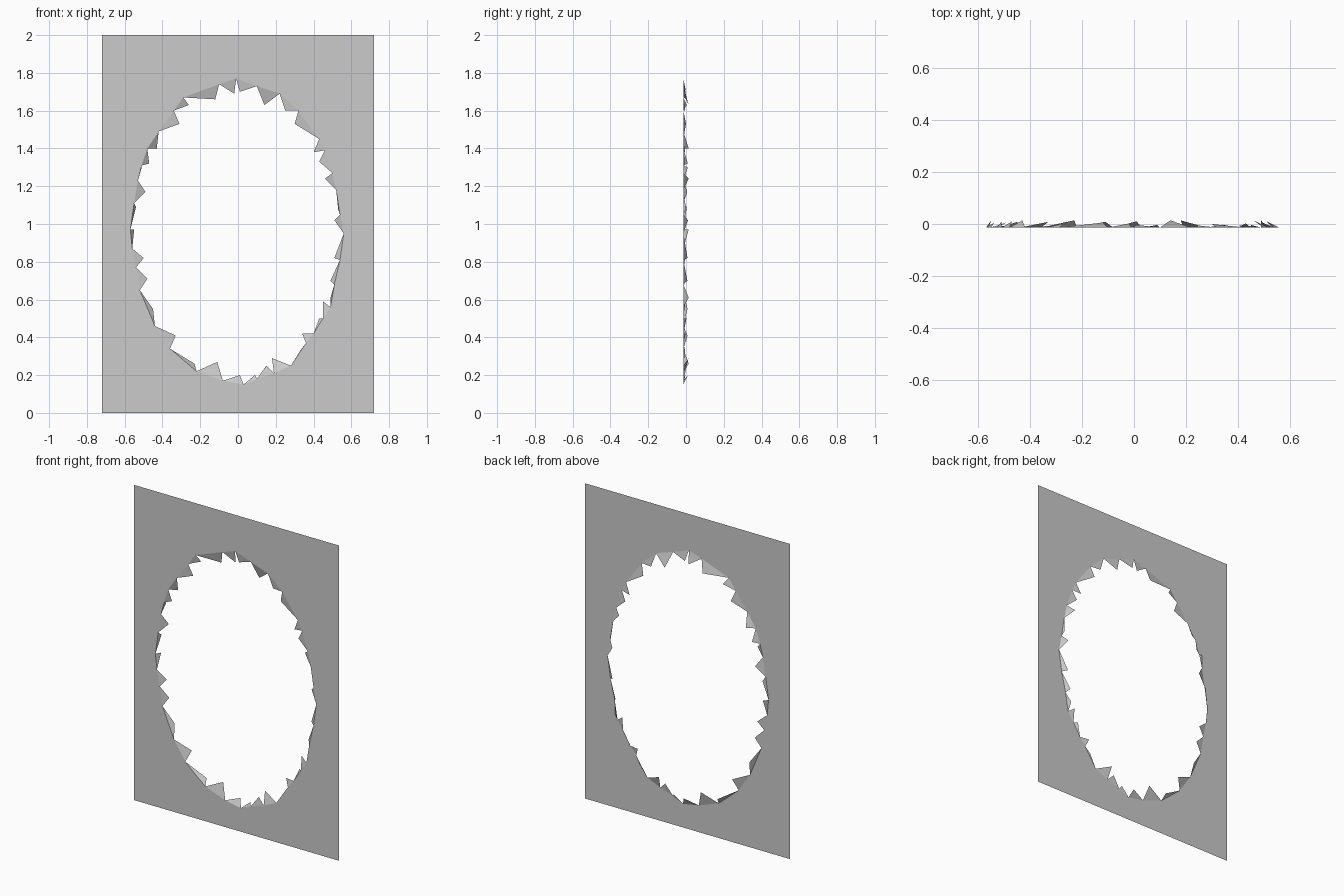
import bpy, bmesh, random

if "Cube" in bpy.data.objects:
    bpy.data.objects.remove(bpy.data.objects["Cube"])

random.seed(4)
FRONT, BACK = -0.014, 0.014

# Broken rim, clockwise from the top, in hundredths:
# root point on the sheet (x, z), then the tip of the shard after it (x, z)
RIM = [
    (-1, 177, 1, 170), (10, 173, 14, 163), (22, 169, 25, 160), (32, 160, 30, 153),
    (43, 145, 40, 138), (46, 139, 43, 133), (50, 127, 46, 124), (52, 118, 53, 108),
    (54, 105, 51, 102), (56, 95, 51, 82), (54, 81, 49, 70), (51, 68, 49, 61),
    (49, 56, 45, 59), (45, 50, 43, 50), (40, 42, 34, 42), (36, 37, 33, 33),
    (28, 25, 18, 29), (19, 21, 15, 25), (10, 18, 9, 20), (3, 15, 1, 20),
    (-8, 17, -11, 27), (-22, 22, -23, 26), (-36, 34, -33, 41), (-44, 46, -45, 55),
    (-52, 65, -48, 71), (-54, 77, -50, 82), (-56, 87, -55, 97), (-57, 97, -54, 109),
    (-55, 111, -49, 117), (-53, 123, -51, 130), (-51, 131, -47, 132), (-48, 140, -43, 140),
    (-42, 149, -31, 153), (-34, 160, -26, 163), (-29, 167, -12, 166), (-10, 174, -2, 169),
]


def make_object(name, bm):
    for f in bm.faces:
        if f.normal.y > 0:
            f.normal_flip()
    mesh = bpy.data.meshes.new(name)
    bm.to_mesh(mesh)
    bm.free()
    obj = bpy.data.objects.new(name, mesh)
    bpy.context.collection.objects.link(obj)
    return obj


roots = [(a / 100, FRONT, b / 100) for a, b, _, _ in RIM]

# Flat sheet with an oval hole through the shard roots
bm = bmesh.new()
corners = [(-0.72, FRONT, 0), (0.72, FRONT, 0), (0.72, FRONT, 2), (-0.72, FRONT, 2)]
edges = []
for loop in (corners, roots):
    vs = [bm.verts.new(p) for p in loop]
    edges += [bm.edges.new((vs[i - 1], vs[i])) for i in range(len(vs))]
bmesh.ops.triangle_fill(bm, edges=edges, use_beauty=True, use_dissolve=False, normal=(0, -1, 0))
bm.normal_update()
make_object("glass_sheet", bm)

# Triangular shards around the hole, tips bent backwards
bm = bmesh.new()
vs = [bm.verts.new(p) for p in roots]
for i, (_, _, tx, tz) in enumerate(RIM):
    y = BACK if i % 5 == 1 else random.uniform(-0.008, 0.012)
    tip = bm.verts.new((tx / 100, y, tz / 100))
    bm.faces.new((vs[i], tip, vs[(i + 1) % len(vs)]))
bm.normal_update()
make_object("broken_rim_shards", bm)
